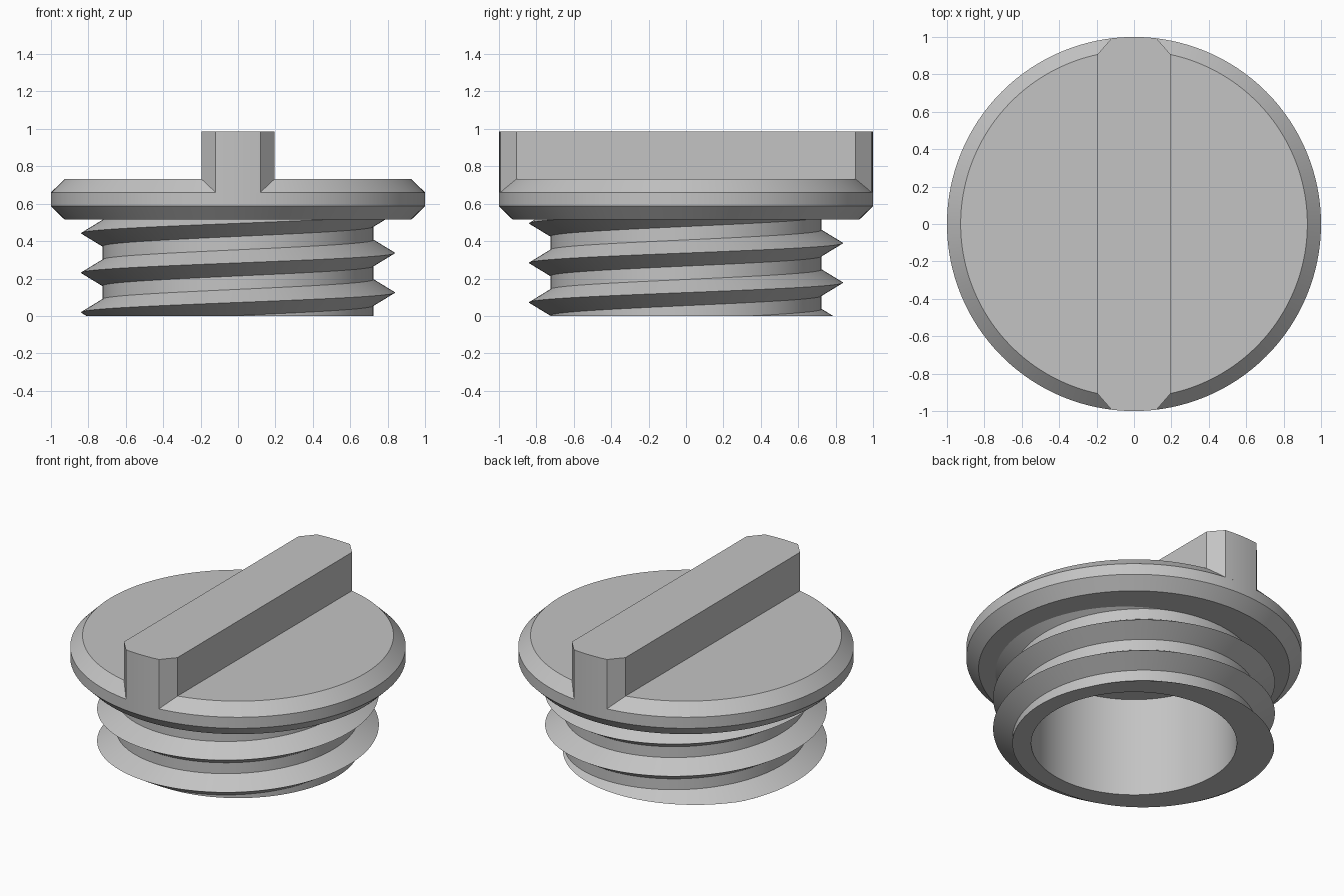
import bpy
import bmesh
from math import sin, cos, pi, tau, asin
from mathutils import Vector

if "Cube" in bpy.data.objects:
    bpy.data.objects.remove(bpy.data.objects["Cube"], do_unlink=True)

grey = bpy.data.materials.new("plain grey")
grey.use_nodes = True
grey.diffuse_color = (0.55, 0.55, 0.55, 1)
grey.node_tree.nodes["Principled BSDF"].inputs["Base Color"].default_value = (0.55, 0.55, 0.55, 1)

SEGMENTS = 128
BORE = 0.613
NECK_TOP = 0.52


def finish(bm, name):
    bmesh.ops.recalc_face_normals(bm, faces=bm.faces[:])
    mesh = bpy.data.meshes.new(name)
    bm.to_mesh(mesh)
    bm.free()
    mesh.materials.append(grey)
    obj = bpy.data.objects.new(name, mesh)
    bpy.context.collection.objects.link(obj)
    bpy.ops.object.select_all(action="DESELECT")
    obj.select_set(True)
    bpy.context.view_layer.objects.active = obj
    bpy.ops.object.shade_smooth_by_angle(angle=pi / 6)
    return obj


def lathe(bm, profile):
    verts = [bm.verts.new((r, 0, z)) for r, z in profile]
    edges = [bm.edges.new(pair) for pair in zip(verts, verts[1:])]
    bmesh.ops.spin(bm, geom=verts + edges, cent=(0, 0, 0), axis=(0, 0, 1),
                   angle=tau, steps=SEGMENTS, use_duplicate=False)
    bmesh.ops.remove_doubles(bm, verts=bm.verts[:], dist=1e-5)


# Bevelled cap disc, with the ceiling of the bore below it
bm = bmesh.new()
lathe(bm, [(0, 0.655), (BORE, 0.655), (BORE, 0.515), (0.927, 0.515),
           (1, 0.587), (1, 0.66), (0.927, 0.732), (0, 0.732)])
finish(bm, "cap")

# Grip bar across the cap, its ends rounded to the rim and chamfered
bm = bmesh.new()
half_width, end_half, shoulder = 0.195, 0.12, 0.907
reach = asin(end_half)
arc = [(sin(a), cos(a)) for a in (reach * (1 - i / 3) for i in range(7))]
half = [(half_width, shoulder)] + arc + [(-half_width, shoulder)]
outline = half + [(-x, -y) for x, y in half]
base = bm.faces.new([bm.verts.new((x, y, 0.66)) for x, y in outline])
top = bmesh.ops.extrude_face_region(bm, geom=[base], use_keep_orig=True)["geom"]
bmesh.ops.translate(bm, vec=(0, 0, 0.325),
                    verts=[v for v in top if isinstance(v, bmesh.types.BMVert)])
finish(bm, "grip_bar")

# Threaded neck: helical strands of root, crest, root, joined turn to turn
bm = bmesh.new()
pitch, crest_start = 0.2115, 0.125
section = [(0.725, -0.07), (0.84, 0), (0.725, 0.07)]
strands = []
for turn in range(-2, 3):
    for r, dz in section:
        strands.append([
            bm.verts.new((r * cos(tau * i / SEGMENTS), r * sin(tau * i / SEGMENTS),
                          crest_start + dz + pitch * (turn + i / SEGMENTS)))
            for i in range(SEGMENTS)])
for j in range(len(strands) - 1):
    for i in range(SEGMENTS):
        if i < SEGMENTS - 1:
            far = (strands[j][i + 1], strands[j + 1][i + 1])
        elif j + 4 < len(strands):
            far = (strands[j + 3][0], strands[j + 4][0])
        else:
            continue
        bm.faces.new((strands[j][i], far[0], far[1], strands[j + 1][i]))

# Trim the thread flat at both ends
for z, direction in ((0, -1), (NECK_TOP, 1)):
    bmesh.ops.bisect_plane(bm, geom=bm.verts[:] + bm.edges[:] + bm.faces[:], dist=1e-5,
                           plane_co=(0, 0, z), plane_no=(0, 0, direction), clear_outer=True)

# Bore wall, then the flat rings that close the neck
lathe(bm, [(BORE, 0), (BORE, NECK_TOP)])
for z, direction in ((0, -1), (NECK_TOP, 1)):
    rim = [e for e in bm.edges if e.is_boundary
           and all(abs(v.co.z - z) < 1e-4 for v in e.verts)]
    bmesh.ops.triangle_fill(bm, edges=rim, use_beauty=True, normal=Vector((0, 0, direction)))
finish(bm, "threaded_neck")
